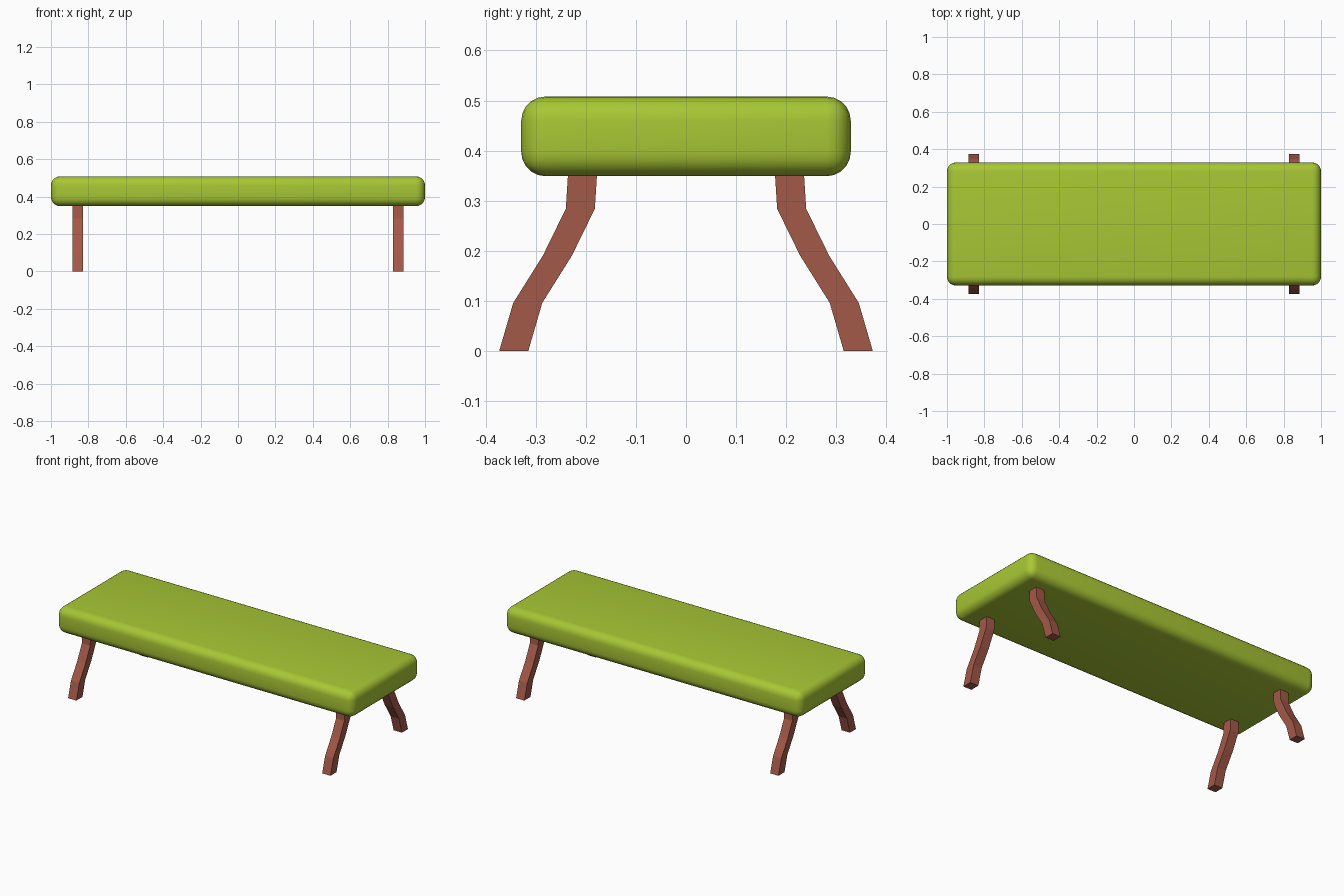
import bpy, bmesh

if "Cube" in bpy.data.objects:
    bpy.data.objects.remove(bpy.data.objects["Cube"])


def material(name, rgb):
    m = bpy.data.materials.new(name)
    m.diffuse_color = (*rgb, 1)
    m.use_nodes = True
    m.node_tree.nodes["Principled BSDF"].inputs["Base Color"].default_value = m.diffuse_color
    return m


def add_object(name, bm, mat):
    bmesh.ops.recalc_face_normals(bm, faces=bm.faces)
    me = bpy.data.meshes.new(name)
    bm.to_mesh(me)
    bm.free()
    me.materials.append(mat)
    ob = bpy.data.objects.new(name, me)
    bpy.context.collection.objects.link(ob)
    return ob


green = material("lime_upholstery", (0.39, 0.57, 0.035))
wood = material("red_brown_wood", (0.37, 0.10, 0.065))

# Padded seat: box with rounded edges
bm = bmesh.new()
bmesh.ops.create_cube(bm, size=1)
for v in bm.verts:
    v.co = (v.co.x * 2, v.co.y * 0.658, v.co.z * 0.159 + 0.4285)
bmesh.ops.bevel(bm, geom=bm.edges[:], offset=0.048, segments=5,
                profile=0.5, affect='EDGES')
seat = add_object("seat", bm, green)
bpy.context.view_layer.objects.active = seat
seat.select_set(True)
bpy.ops.object.shade_smooth_by_angle(angle=0.6)

# Curved legs: side profile (inner y, z), swept across the leg width
PATH = [(0.315, 0), (0.287, 0.096), (0.228, 0.19), (0.182, 0.284), (0.176, 0.38)]
THICK, WIDTH, LEG_X = 0.058, 0.056, 0.857


def leg(name, sx, sy):
    bm = bmesh.new()
    rings = []
    for y, z in PATH:
        rings.append([bm.verts.new((sx * LEG_X + dx, sy * (y + dy), z))
                      for dx, dy in ((-WIDTH / 2, 0), (WIDTH / 2, 0),
                                     (WIDTH / 2, THICK), (-WIDTH / 2, THICK))])
    for a, b in zip(rings, rings[1:]):
        for i in range(4):
            j = (i + 1) % 4
            bm.faces.new((a[i], a[j], b[j], b[i]))
    bm.faces.new(rings[0])
    bm.faces.new(rings[-1])
    add_object(name, bm, wood)


for sx, side in ((-1, "left"), (1, "right")):
    for sy, end in ((-1, "front"), (1, "back")):
        leg(f"{end}_{side}_leg", sx, sy)
